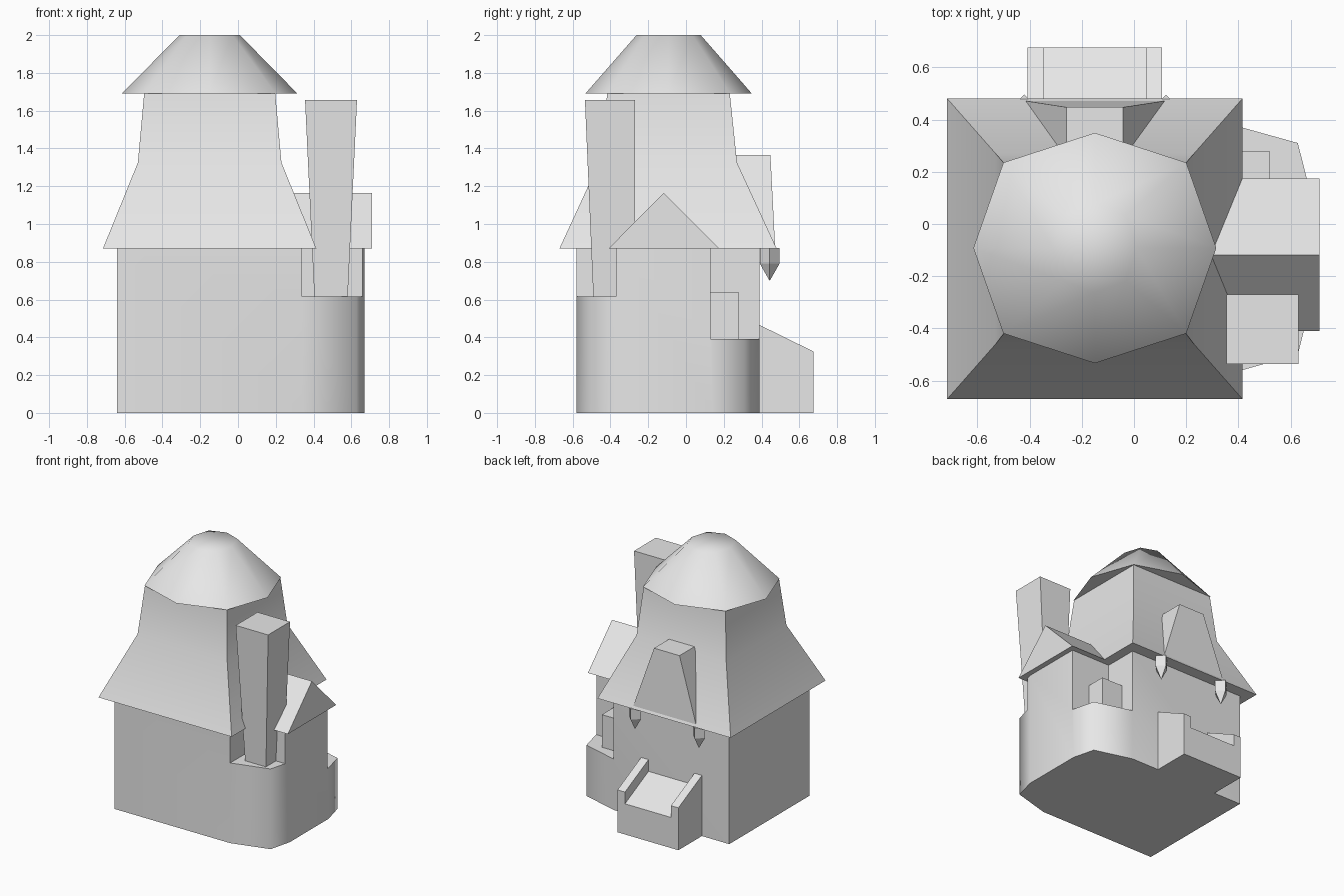
import bpy, math

if "Cube" in bpy.data.objects:
    bpy.data.objects.remove(bpy.data.objects["Cube"])

stone = bpy.data.materials.new("plain_grey")
stone.diffuse_color = (0.8, 0.8, 0.8, 1)
stone.use_nodes = True
stone.node_tree.nodes["Principled BSDF"].inputs["Base Color"].default_value = stone.diffuse_color


def loft(name, rings):
    """Closed solid skinned through rings of equal point count (counter-clockwise, bottom to top)."""
    n = len(rings[0])
    verts = [p for ring in rings for p in ring]
    faces = [tuple(reversed(range(n))), tuple(range(len(verts) - n, len(verts)))]
    for r in range(len(rings) - 1):
        for i in range(n):
            a, b = r * n + i, r * n + (i + 1) % n
            faces.append((a, b, b + n, a + n))
    me = bpy.data.meshes.new(name)
    me.from_pydata(verts, [], faces)
    me.materials.append(stone)
    ob = bpy.data.objects.new(name, me)
    bpy.context.collection.objects.link(ob)
    return ob


def rect(x0, x1, y0, y1, z):
    return [(x0, y0, z), (x1, y0, z), (x1, y1, z), (x0, y1, z)]


def box(name, x0, x1, y0, y1, z0, z1):
    return loft(name, [rect(x0, x1, y0, y1, z0), rect(x0, x1, y0, y1, z1)])


def along_x(name, profile, x0, x1):
    """Extrude a (y, z) profile along x."""
    return loft(name, [[(x, y, z) for y, z in profile] for x in (x0, x1)])


def smooth(ob, degrees):
    bpy.ops.object.select_all(action='DESELECT')
    ob.select_set(True)
    bpy.context.view_layer.objects.active = ob
    bpy.ops.object.shade_smooth_by_angle(angle=math.radians(degrees))


# walls: square block with a bulging right side, stepped down at both corners
plan = [(-0.64, -0.58), (0.34, -0.58), (0.627, -0.5), (0.67, -0.33),
        (0.67, 0.14), (0.627, 0.31), (0.34, 0.39), (-0.64, 0.39)]
walls = loft("walls", [[(x, y, z) for x, y in plan] for z in (0, 0.87)])
cutters = [box("front_step_cutter", 0.34, 1, -1, -0.37, 0.615, 1.2),
           box("back_step_cutter", 0.34, 1, 0.13, 1, 0.39, 1.2)]
bpy.context.view_layer.objects.active = walls
for c in cutters:
    c.hide_render = True
    mod = walls.modifiers.new("step", 'BOOLEAN')
    mod.operation = 'DIFFERENCE'
    mod.solver = 'EXACT'
    mod.object = c
    bpy.ops.object.modifier_apply(modifier=mod.name)
for c in cutters:
    bpy.data.objects.remove(c)
smooth(walls, 65)

# flared main roof
roof = loft("main_roof", [rect(-0.715, 0.415, -0.67, 0.48, 0.87),
                          rect(-0.53, 0.23, -0.46, 0.27, 1.325),
                          rect(-0.497, 0.197, -0.417, 0.232, 1.69)])
smooth(roof, 30)

# eight-sided cap
cx, cy = -0.15, -0.092


def octagon(rx, ry, kx, ky, z):
    pts = [(rx, 0), (kx, ky), (0, ry), (-kx, ky), (-rx, 0), (-kx, -ky), (0, -ry), (kx, -ky)]
    return [(cx + x, cy + y, z) for x, y in pts]


cap = loft("roof_cap", [octagon(0.465, 0.441, 0.35, 0.327, 1.69),
                        octagon(0.16, 0.17, 0.12, 0.126, 2.0)])
smooth(cap, 60)

# side gable roof over the bay
along_x("gable_roof", [(-0.41, 0.87), (0.175, 0.87), (-0.118, 1.165)], 0.2, 0.71)

# chimney widening upwards
loft("chimney", [rect(0.405, 0.58, -0.49, -0.27, 0.6), rect(0.355, 0.63, -0.535, -0.27, 1.657)])

# small block on the back step
box("back_block", 0.3, 0.52, 0.1, 0.277, 0.38, 0.64)

# tapered dormer at the back
loft("dormer", [rect(-0.42, 0.123, 0.1, 0.472, 0.872), rect(-0.258, -0.042, 0.1, 0.447, 1.365)])

# pointed pendants under the back eave
for side, x in (("left", -0.42), ("right", 0.123)):
    def diamond(r, z):
        return [(x + r * math.cos(a * math.pi / 2), 0.443 + r * math.sin(a * math.pi / 2), z)
                for a in range(4)]
    loft("pendant_" + side, [diamond(0.001, 0.70), diamond(0.052, 0.79), diamond(0.052, 0.872)])

# sloping porch with two side walls
for name, x0, x1, drop in (("porch_wall_left", -0.408, -0.345, 0),
                           ("porch_ramp", -0.345, 0.045, 0.09),
                           ("porch_wall_right", 0.045, 0.108, 0)):
    along_x(name, [(0.38, 0), (0.675, 0), (0.675, 0.325 - drop), (0.38, 0.47 - drop)], x0, x1)
